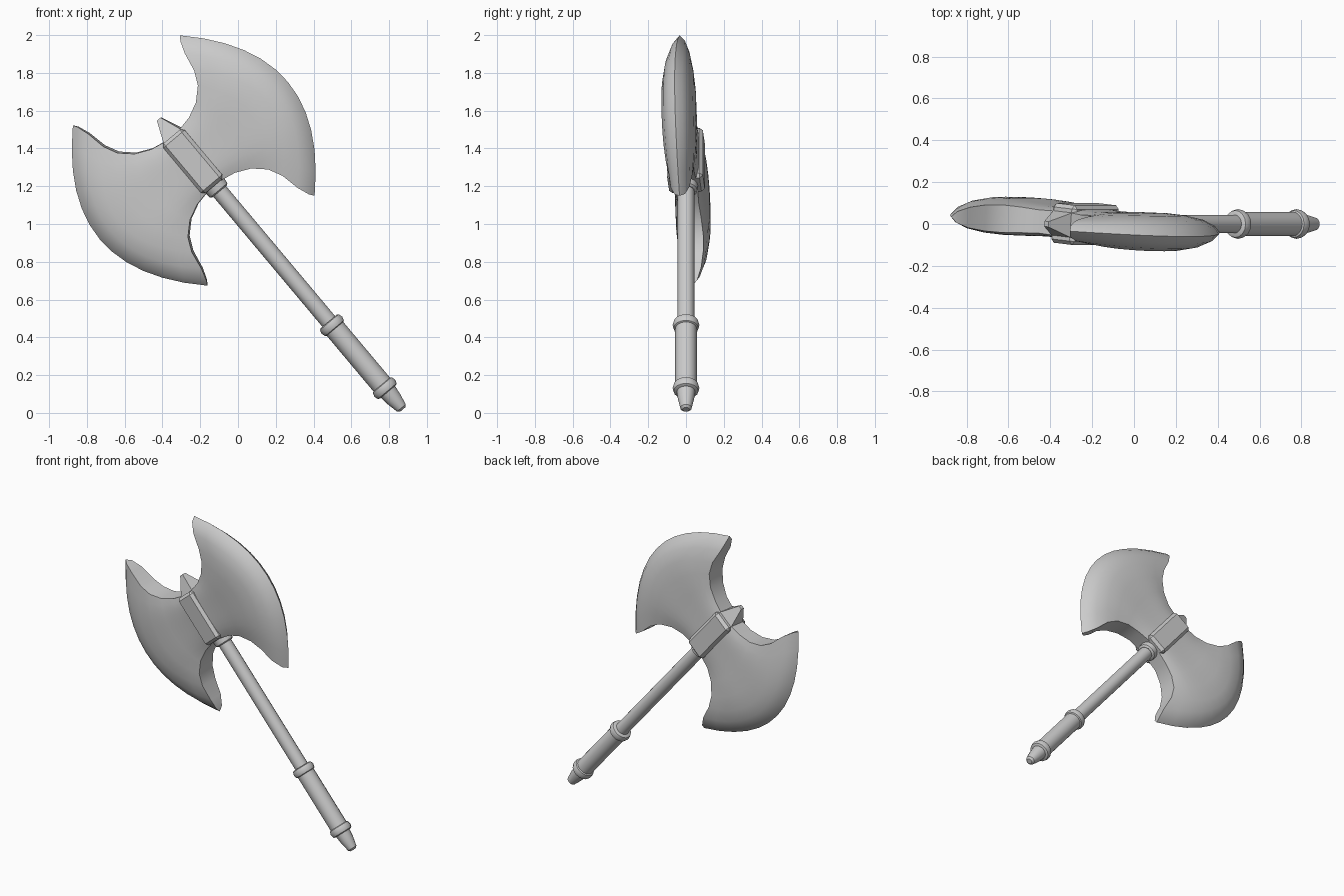
import bpy, bmesh, math
from mathutils import Matrix

if "Cube" in bpy.data.objects:
    bpy.data.objects.remove(bpy.data.objects["Cube"])

# Frames: z runs up the handle, x across the blades; the head is slightly twisted
HANDLE = Matrix.Translation((0.87, 0, 0.02)) @ Matrix.Rotation(math.radians(-40), 4, 'Y')
HEAD = HANDLE @ Matrix.Translation((0, 0, 1.718)) @ Matrix.Rotation(math.radians(-5.3), 4, 'Z')


def finish(name, bm, matrix, angle=35):
    bmesh.ops.recalc_face_normals(bm, faces=bm.faces)
    mesh = bpy.data.meshes.new(name)
    bm.to_mesh(mesh)
    bm.free()
    mesh.transform(matrix)
    ob = bpy.data.objects.new(name, mesh)
    bpy.context.collection.objects.link(ob)
    bpy.ops.object.select_all(action='DESELECT')
    ob.select_set(True)
    bpy.context.view_layer.objects.active = ob
    bpy.ops.object.shade_smooth_by_angle(angle=math.radians(angle))
    return ob


def lathe(name, profile, sides=16):
    bm = bmesh.new()
    rings = [[bm.verts.new((r * math.cos(2 * math.pi * i / sides),
                            r * math.sin(2 * math.pi * i / sides), z))
              for i in range(sides)] for r, z in profile]
    for a, b in zip(rings, rings[1:]):
        for i in range(sides):
            j = (i + 1) % sides
            bm.faces.new((a[i], a[j], b[j], b[i]))
    bm.faces.new(rings[0])
    bm.faces.new(rings[-1])
    return finish(name, bm, HANDLE)


# Handle parts
lathe("pommel", [(0.018, -0.003), (0.03, 0.008), (0.043, 0.07), (0.05, 0.13)])
lathe("grip", [(0.057, 0.13), (0.057, 0.58)])
lathe("shaft", [(0.044, 0.55), (0.044, 1.62)])
for name, z in (("lower_grip_ring", 0.145), ("upper_grip_ring", 0.58)):
    lathe(name, [(0.055, z - 0.026), (0.065, z - 0.021), (0.071, z),
                 (0.065, z + 0.021), (0.055, z + 0.026)])
lathe("head_collar", [(0.05, 1.505), (0.06, 1.512), (0.064, 1.56)])

# Socket block joining the blades
bm = bmesh.new()
bmesh.ops.create_cube(bm, size=1, matrix=Matrix.Diagonal((0.148, 0.19, 0.345, 1)))
bmesh.ops.bevel(bm, geom=bm.edges[:], offset=0.018, segments=1, affect='EDGES')
finish("socket", bm, HEAD, 30)

# Four-sided top spike
bm = bmesh.new()
bmesh.ops.create_cone(bm, cap_ends=True, segments=4, radius1=0.092, radius2=0.018, depth=0.13,
                      matrix=Matrix.Translation((0, 0, 0.222)) @ Matrix.Rotation(math.pi / 4, 4, 'Z'))
finish("top_spike", bm, HEAD, 20)

# Blade rows from root to cutting edge: rim u, rim height, bulge, half thickness
ROWS = [(0.04, 0.172, 0, 0.078), (0.131, 0.19, 0.02, 0.074), (0.213, 0.228, 0.06, 0.082),
        (0.279, 0.29, 0.12, 0.088), (0.315, 0.364, 0.19, 0.084), (0.334, 0.465, 0.24, 0.066),
        (0.356, 0.53, 0.268, 0.036), (0.372, 0.554, 0.28, 0)]
N = 12


def blade(name, turn):
    bm = bmesh.new()
    sheets = []
    for side in (-1, 1):
        sheet = []
        for u, v, bulge, h in ROWS:
            row = []
            for k in range(N + 1):
                t = 2 * k / N - 1
                row.append(bm.verts.new((u + bulge * (1 - t * t),
                                         side * h * (1 - 0.25 * t ** 4), v * t)))
            sheet.append(row)
        sheets.append(sheet)
    front, back = sheets
    back[-1] = front[-1]          # both sides meet at the cutting edge
    for s in sheets:
        for a, b in zip(s, s[1:]):
            for k in range(N):
                bm.faces.new((a[k], a[k + 1], b[k + 1], b[k]))
    for k in (0, N):              # concave rims
        for i in range(len(ROWS) - 1):
            quad = (front[i][k], front[i + 1][k], back[i + 1][k], back[i][k])
            bm.faces.new(list(dict.fromkeys(quad)))
    bm.faces.new(front[0] + back[0][::-1])
    bmesh.ops.delete(bm, geom=[v for v in bm.verts if not v.link_faces], context='VERTS')
    finish(name, bm, HEAD @ Matrix.Rotation(turn, 4, 'Z'), 40)


blade("right_blade", 0)
blade("left_blade", math.pi)
